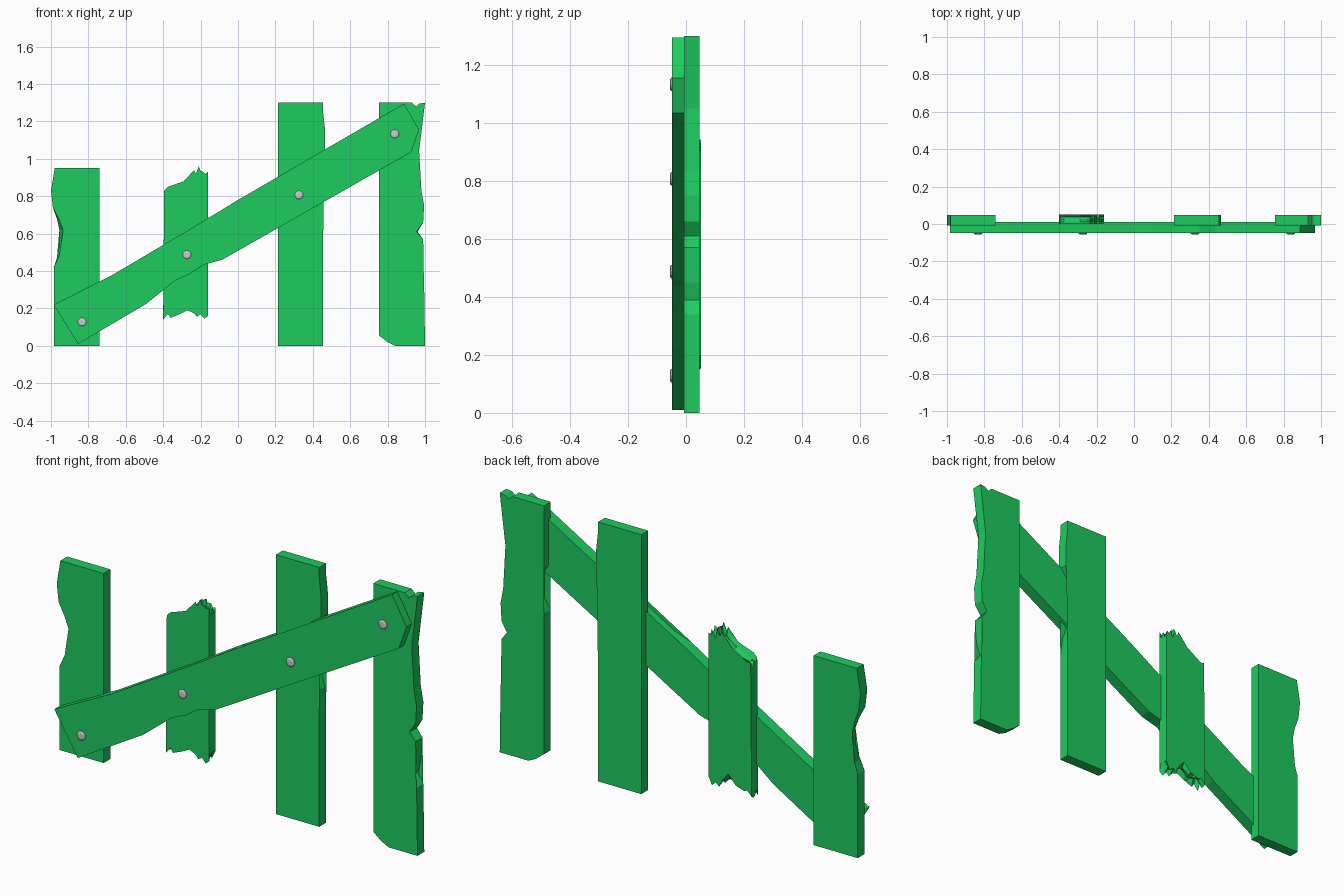
import bpy, bmesh, math, random

if "Cube" in bpy.data.objects:
    bpy.data.objects.remove(bpy.data.objects["Cube"])

random.seed(4)
green = bpy.data.materials.new("green_paint")
green.diffuse_color = (0.013, 0.6, 0.117, 1)
green.use_nodes = True
green.node_tree.nodes["Principled BSDF"].inputs["Base Color"].default_value = green.diffuse_color


def finish(name, bm, mat=None):
    bmesh.ops.recalc_face_normals(bm, faces=bm.faces)
    mesh = bpy.data.meshes.new(name)
    bm.to_mesh(mesh)
    bm.free()
    if mat:
        mesh.materials.append(mat)
    obj = bpy.data.objects.new(name, mesh)
    bpy.context.collection.objects.link(obj)
    return obj


def loft(name, rings, mat=None):
    """Skin a stack of closed rings and cap both ends."""
    bm = bmesh.new()
    rows = [[bm.verts.new(p) for p in ring] for ring in rings]
    n = len(rows[0])
    for a, b in zip(rows, rows[1:]):
        for i in range(n):
            j = (i + 1) % n
            bm.faces.new((a[i], a[j], b[j], b[i]))
    caps = [bm.faces.new(rows[0]), bm.faces.new(rows[-1])]
    bmesh.ops.triangulate(bm, faces=caps)
    return finish(name, bm, mat)


def board(name, outline, y0, y1):
    """Outline points are (x, z, chip): chip shifts the front edge in x."""
    front, back = [], []
    for x, z, *chip in outline:
        front.append((x + (chip[0] if chip else 0), y0, z))
        back.append((x, y1, z))
    return loft(name, [front, back], green)


# Short left upright, worn on its left edge
board("left_upright", [
    (-.74, 0), (-.74, .95), (-.98, .95), (-1, .83), (-.99, .74),
    (-.968, .68, .01), (-.955, .62, .02), (-.955, .54, .02),
    (-.968, .47, .01), (-.985, .42), (-.985, 0)], -.007, .047)

# Tall upright, worn on its right edge
board("tall_upright", [
    (.215, 0), (.455, 0), (.455, .57), (.45, .68, -.01), (.425, .75, -.01),
    (.41, .86), (.425, 1.0), (.465, 1.05), (.465, 1.16), (.455, 1.25),
    (.455, 1.3), (.215, 1.3)], -.007, .047)

# Right upright, chipped on both edges
board("right_upright", [
    (.755, .055), (.80, .02), (.84, 0), (1, 0), (.995, .34),
    (.965, .39, -.005), (.98, .45), (.99, .57), (.96, .61, -.005),
    (.99, .66), (.995, .75), (.98, .83), (.968, 1.05), (1, 1.3),
    (.968, 1.295), (.952, 1.28), (.93, 1.3), (.755, 1.3), (.755, .99),
    (.775, .95, .012), (.775, .88, .015), (.78, .81, .01), (.755, .76)],
    -.007, .047)

# Broken upright: splintered top and bottom, uneven through its thickness
bottom = [(-.4, .14), (-.375, .17), (-.36, .15), (-.34, .18), (-.31, .17),
          (-.27, .19), (-.235, .175), (-.22, .155), (-.2, .17),
          (-.18, .145), (-.16, .16)]
top = [(-.16, .93), (-.175, .92), (-.185, .93), (-.2, .935), (-.21, .96),
       (-.225, .92), (-.235, .94), (-.255, .905), (-.29, .88),
       (-.375, .85), (-.395, .83)]
rings = []
for k, y in enumerate((0, .012, .026, .038, .052)):
    amp = 0 if k == 0 else .045
    ring = [(x, y, z + random.uniform(0, amp)) for x, z in bottom]
    ring += [(x, y, z - random.uniform(0, amp)) for x, z in top]
    rings.append(ring)
loft("broken_upright", rings, green)

# Diagonal brace nailed across the front
board("diagonal_brace", [
    (-.985, .22), (-.93, .20, .005), (-.945, .165), (-.855, .01),
    (-.49, .225), (-.335, .35), (-.255, .385), (-.18, .435), (-.085, .46),
    (.925, 1.035), (.968, 1.155), (.888, 1.295), (.43, 1.03),
    (.35, .95), (.235, .893), (.095, .813), (0, .78), (-.255, .625),
    (-.67, .38)], -.048, .01)

# Nail heads
for i, (cx, cz) in enumerate([(-.834, .128), (-.273, .487),
                              (.326, .807), (.838, 1.133)]):
    rings = []
    for r, y in ((.023, -.04), (.023, -.051), (.018, -.055), (.011, -.056)):
        rings.append([(cx + r * math.cos(a * math.tau / 12), y,
                       cz + r * math.sin(a * math.tau / 12))
                      for a in range(12)])
    loft(f"nail_head_{i + 1}", rings)
